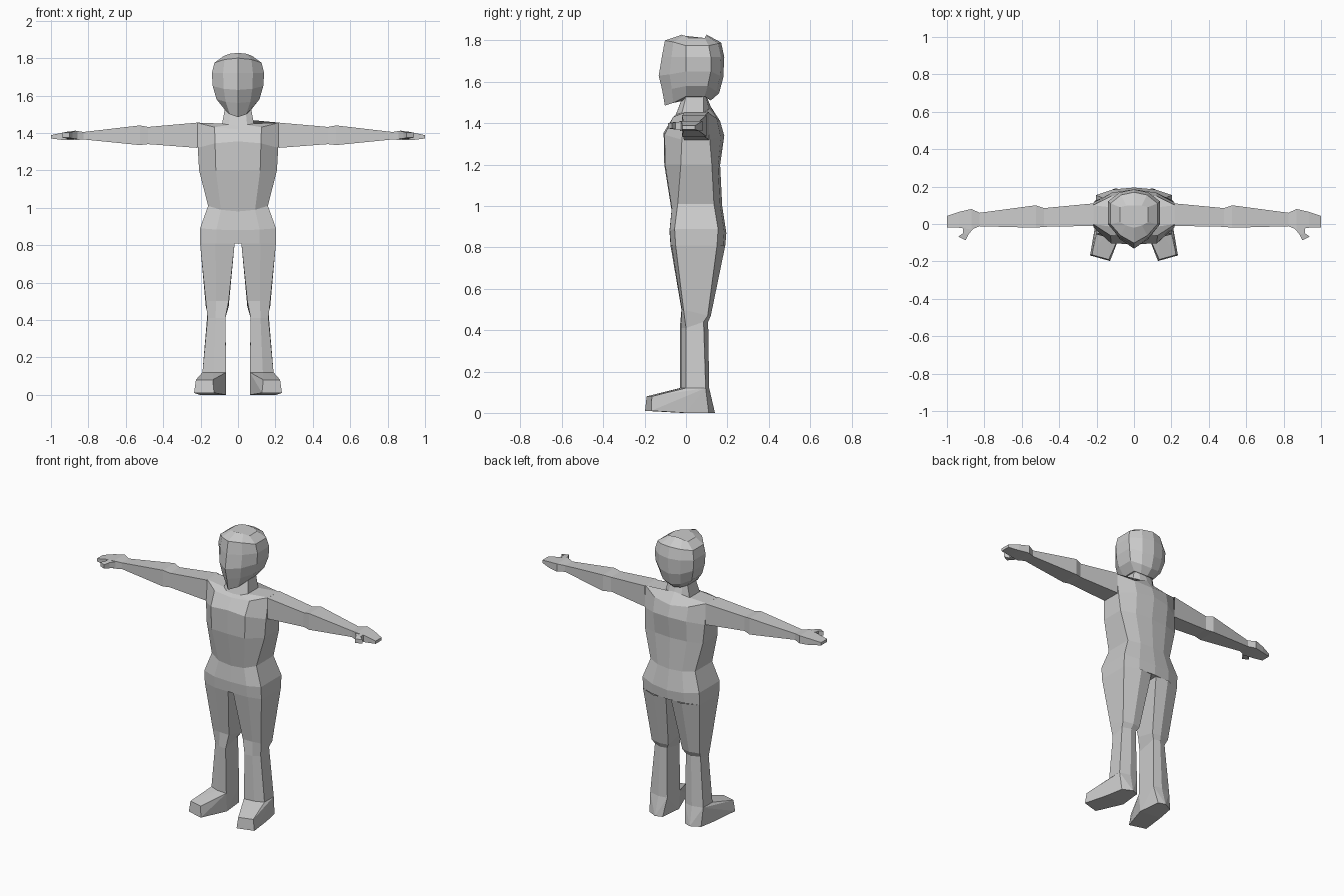
import bpy, bmesh


def finish(name, bm, mirror=False):
    bmesh.ops.recalc_face_normals(bm, faces=bm.faces)
    mesh = bpy.data.meshes.new(name)
    bm.to_mesh(mesh)
    bm.free()
    ob = bpy.data.objects.new(name, mesh)
    bpy.context.collection.objects.link(ob)
    if mirror:
        m = ob.modifiers.new("Mirror", 'MIRROR')
        m.use_clip = False
        m.use_mirror_merge = False
    return ob


def loft(name, rings, cap_start=True, cap_end=True, mirror=False):
    bm = bmesh.new()
    loops = [[bm.verts.new(p) for p in r] for r in rings]
    n = len(loops[0])
    for a, b in zip(loops, loops[1:]):
        for i in range(n):
            j = (i + 1) % n
            bm.faces.new((a[i], a[j], b[j], b[i]))
    if cap_start:
        bm.faces.new(loops[0])
    if cap_end:
        bm.faces.new(loops[-1])
    return finish(name, bm, mirror)


def hull(name, points, mirror=True):
    bm = bmesh.new()
    for p in points:
        bm.verts.new(p)
    res = bmesh.ops.convex_hull(bm, input=bm.verts)
    loose = [v for v in bm.verts if not v.link_faces]
    bmesh.ops.delete(bm, geom=loose, context='VERTS')
    return finish(name, bm, mirror)


def mix(a, b, t):
    return a + (b - a) * t


def ring(w, yf, a, b, yb, zf, zs, zb, flat):
    """Symmetric ten-sided section: front centre, bevels, side panel, back."""
    half = [(0, yf, zf),
            (0.57 * w, mix(a, yf, flat), mix(zs, zf, 0.7)),
            (w, a, zs), (w, b, zs),
            (0.55 * w, mix(b, yb, 0.75), mix(zs, zb, 0.7)),
            (0, yb, zb)]
    return half + [(-x, y, z) for x, y, z in half[-2:0:-1]]


# torso, shoulders and neck, bottom to top
torso = [
    (0.203, -0.075, -0.050, 0.150, 0.190, 0.81, 0.81, 0.81),
    (0.203, -0.080, -0.055, 0.155, 0.195, 0.88, 0.89, 0.87),
    (0.160, -0.070, -0.040, 0.135, 0.175, 0.98, 1.01, 1.00),
    (0.208, -0.105, -0.025, 0.125, 0.165, 1.20, 1.20, 1.20),
    (0.215, -0.108, -0.020, 0.115, 0.185, 1.355, 1.32, 1.34),
    (0.220, -0.065, 0.000, 0.100, 0.165, 1.42, 1.455, 1.41),
    (0.085, -0.050, -0.020, 0.085, 0.120, 1.44, 1.45, 1.48),
    (0.070, -0.015, 0.000, 0.085, 0.100, 1.53, 1.53, 1.53),
]
loft("torso", [ring(*r, 0.95) for r in torso])

# head with a ridged face and pointed chin
head = [
    (0.075, -0.102, 0.000, 0.090, 0.120, 1.485, 1.53, 1.51),
    (0.115, -0.115, 0.000, 0.105, 0.160, 1.56, 1.58, 1.545),
    (0.135, -0.132, 0.000, 0.120, 0.180, 1.63, 1.65, 1.62),
    (0.140, -0.117, 0.000, 0.120, 0.185, 1.72, 1.72, 1.72),
    (0.126, -0.102, 0.000, 0.110, 0.170, 1.80, 1.775, 1.79),
    (0.075, -0.020, 0.010, 0.090, 0.100, 1.828, 1.812, 1.828),
]
loft("head", [ring(*r, 0.6) for r in head])


# legs
def leg_ring(xi, xo, yf, a, b, yb, zf, zb):
    return [(xi, yf, zf), (mix(xi, xo, 0.55), mix(a, yf, 0.8), zf),
            (xo, a, zf), (xo, b, zb),
            (mix(xi, xo, 0.45), yb, zb), (xi, yb - 0.01, zb)]


leg = [
    (0.018, 0.203, -0.075, -0.050, 0.150, 0.190, 0.81, 0.81),
    (0.050, 0.172, -0.022, -0.012, 0.105, 0.120, 0.50, 0.47),
    (0.068, 0.163, -0.030, 0.000, 0.085, 0.107, 0.41, 0.44),
    (0.063, 0.190, -0.030, 0.000, 0.095, 0.112, 0.12, 0.12),
]
leg_rings = [leg_ring(*r) for r in leg]
loft("leg", leg_rings, cap_start=False, cap_end=False, mirror=True)

# feet, toes turned outwards
hull("foot", leg_rings[-1] + [
    (0.225, -0.165, 0.080), (0.135, -0.190, 0.080),
    (0.235, -0.168, 0.010), (0.128, -0.198, 0.010),
    (0.065, -0.020, 0.000), (0.205, 0.000, 0.000),
    (0.080, 0.125, 0.000), (0.125, 0.140, 0.000), (0.185, 0.110, 0.000)])

# arms and flat hands: x, front y, back y, bottom z, top z
arm = [
    (0.217, -0.010, 0.110, 1.320, 1.455),
    (0.480, -0.015, 0.085, 1.340, 1.432),
    (0.525, -0.020, 0.100, 1.335, 1.440),
    (0.825, -0.012, 0.060, 1.365, 1.405),
    (0.870, -0.030, 0.080, 1.362, 1.412),
    (0.935, -0.020, 0.065, 1.362, 1.402),
    (1.000, -0.018, 0.043, 1.370, 1.388),
]
loft("arm", [[(x, f, b), (x, k, b), (x, k, t), (x, f, t)]
             for x, f, k, b, t in arm], cap_start=False, mirror=True)

# thumbs
thumb = [((0.850, -0.015), (0.915, -0.020), 0.020),
         ((0.885, -0.055), (0.915, -0.050), 0.018),
         ((0.900, -0.087), (0.940, -0.068), 0.013)]
loft("thumb", [[(*p, 1.388 - h), (*q, 1.388 - h), (*q, 1.388 + h), (*p, 1.388 + h)]
               for p, q, h in thumb], mirror=True)
